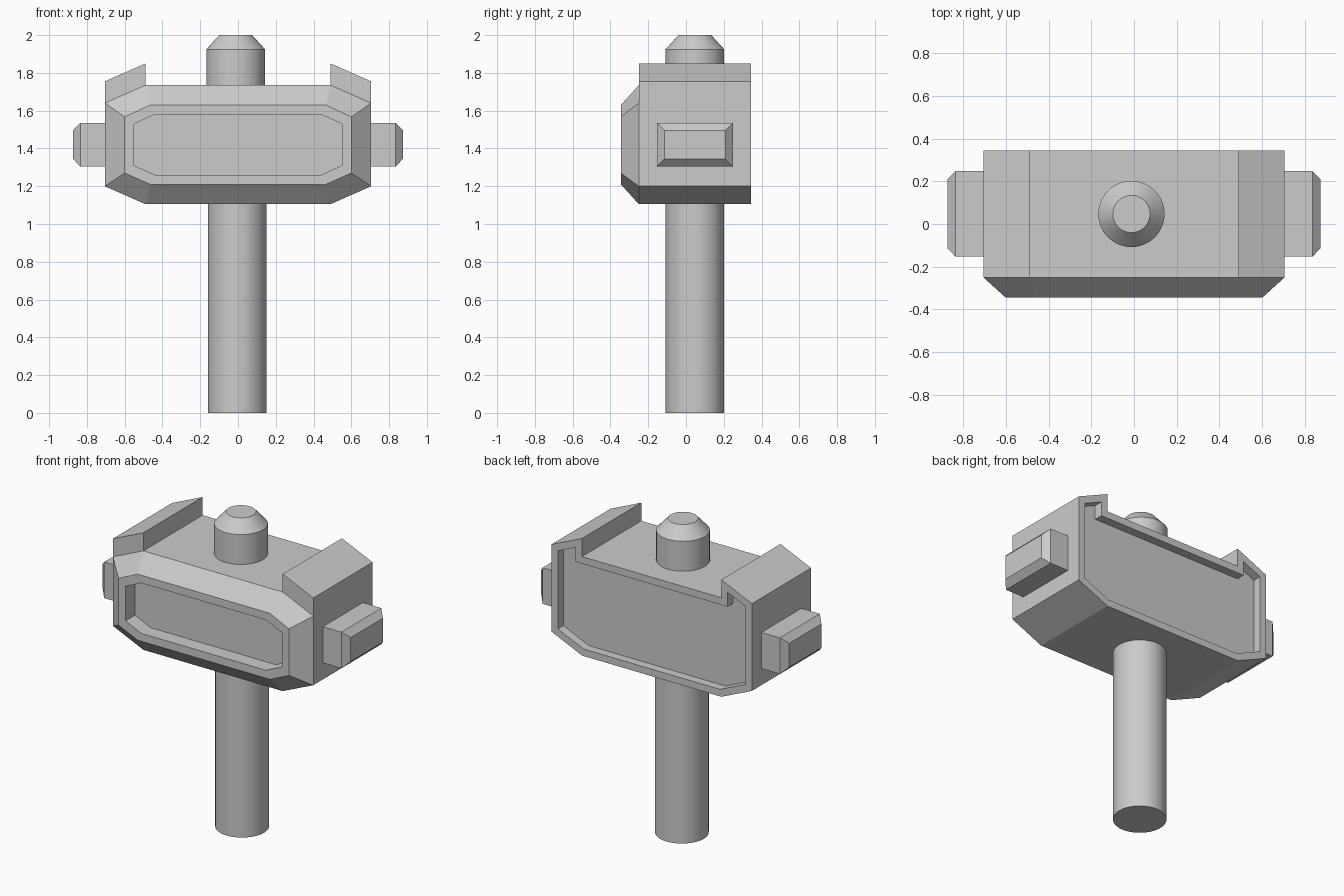
import bpy, bmesh
from mathutils import Vector

cube = bpy.data.objects.get("Cube")
if cube:
    bpy.data.objects.remove(cube, do_unlink=True)

grey = bpy.data.materials.new("light_grey")
grey.use_nodes = True
grey.diffuse_color = (0.6, 0.6, 0.6, 1)
grey.node_tree.nodes["Principled BSDF"].inputs["Base Color"].default_value = (0.6, 0.6, 0.6, 1)

FRONT, RIM, BACK = -0.25, -0.345, 0.345


def make_object(name, bm, smooth=False):
    bmesh.ops.recalc_face_normals(bm, faces=bm.faces)
    mesh = bpy.data.meshes.new(name)
    bm.to_mesh(mesh)
    bm.free()
    mesh.materials.append(grey)
    obj = bpy.data.objects.new(name, mesh)
    bpy.context.collection.objects.link(obj)
    if smooth:
        bpy.ops.object.select_all(action="DESELECT")
        bpy.context.view_layer.objects.active = obj
        obj.select_set(True)
        bpy.ops.object.shade_smooth_by_angle(angle=0.5)
    return obj


def loft(bm, loops, cap_start=True, cap_end=True):
    """Bridge equal-length loops of points; returns the end cap."""
    rings = [[bm.verts.new(p) for p in loop] for loop in loops]
    n = len(rings[0])
    for a, b in zip(rings, rings[1:]):
        for i in range(n):
            j = (i + 1) % n
            bm.faces.new((a[i], a[j], b[j], b[i]))
    if cap_start:
        bm.faces.new(rings[0][::-1])
    return bm.faces.new(rings[-1]) if cap_end else None


def mirrored(half):
    """Close a right-half profile by mirroring it across x = 0."""
    return half + [(-x, z) for x, z in reversed(half)]


def at_depth(profile, y):
    return [(x, y, z) for x, z in profile]


# Head block with raised flaps and a recessed back panel
outline = mirrored([(0.49, 1.105), (0.705, 1.2), (0.705, 1.755), (0.49, 1.85), (0.49, 1.735)])
bm = bmesh.new()
back = loft(bm, [at_depth(outline, FRONT), at_depth(outline, BACK)])
bmesh.ops.recalc_face_normals(bm, faces=bm.faces)
bmesh.ops.inset_individual(bm, faces=[back], thickness=0.045, use_even_offset=True)
panel = bmesh.ops.extrude_discrete_faces(bm, faces=[back])["faces"][0]
bmesh.ops.translate(bm, verts=panel.verts, vec=Vector((0, -0.055, 0)))
make_object("head_block", bm)

# Bevelled front frame around a sunken panel
outer = mirrored([(0.49, 1.105), (0.705, 1.2), (0.705, 1.64), (0.49, 1.735)])
rim = mirrored([(0.465, 1.21), (0.6, 1.27), (0.6, 1.567), (0.465, 1.63)])
inner = mirrored([(0.44, 1.26), (0.55, 1.31), (0.55, 1.53), (0.44, 1.58)])
bm = bmesh.new()
loft(bm, [at_depth(outer, FRONT), at_depth(rim, RIM),
          at_depth(inner, RIM), at_depth(inner, FRONT)], False, False)
make_object("front_frame", bm)


# Chamfered side lugs
def rectangle(x, inset):
    y0, y1, z0, z1 = -0.153 + inset, 0.248 - inset, 1.305 + inset, 1.535 - inset
    return [(x, y0, z0), (x, y1, z0), (x, y1, z1), (x, y0, z1)]


for name, side in (("left_lug", 1), ("right_lug", -1)):
    bm = bmesh.new()
    loft(bm, [rectangle(side * 0.69, 0), rectangle(side * 0.835, 0), rectangle(side * 0.873, 0.039)])
    make_object(name, bm)


# Handle below the head and tapered stud above it
def round_part(name, x, z0, z1, r0, r1, shoulder=None):
    bm = bmesh.new()
    levels = [(z0, r0), (shoulder, r0), (z1, r1)] if shoulder else [(z0, r0), (z1, r1)]
    circle = bmesh.new()
    ring = [v.co.copy() for v in bmesh.ops.create_circle(circle, segments=48, radius=1)["verts"]]
    circle.free()
    loft(bm, [[(x + p.x * r, 0.047 + p.y * r, z) for p in ring] for z, r in levels])
    make_object(name, bm, smooth=True)


round_part("handle", -0.004, 0, 1.2, 0.155, 0.155)
round_part("top_stud", -0.012, 1.65, 2.0, 0.155, 0.087, shoulder=1.925)
